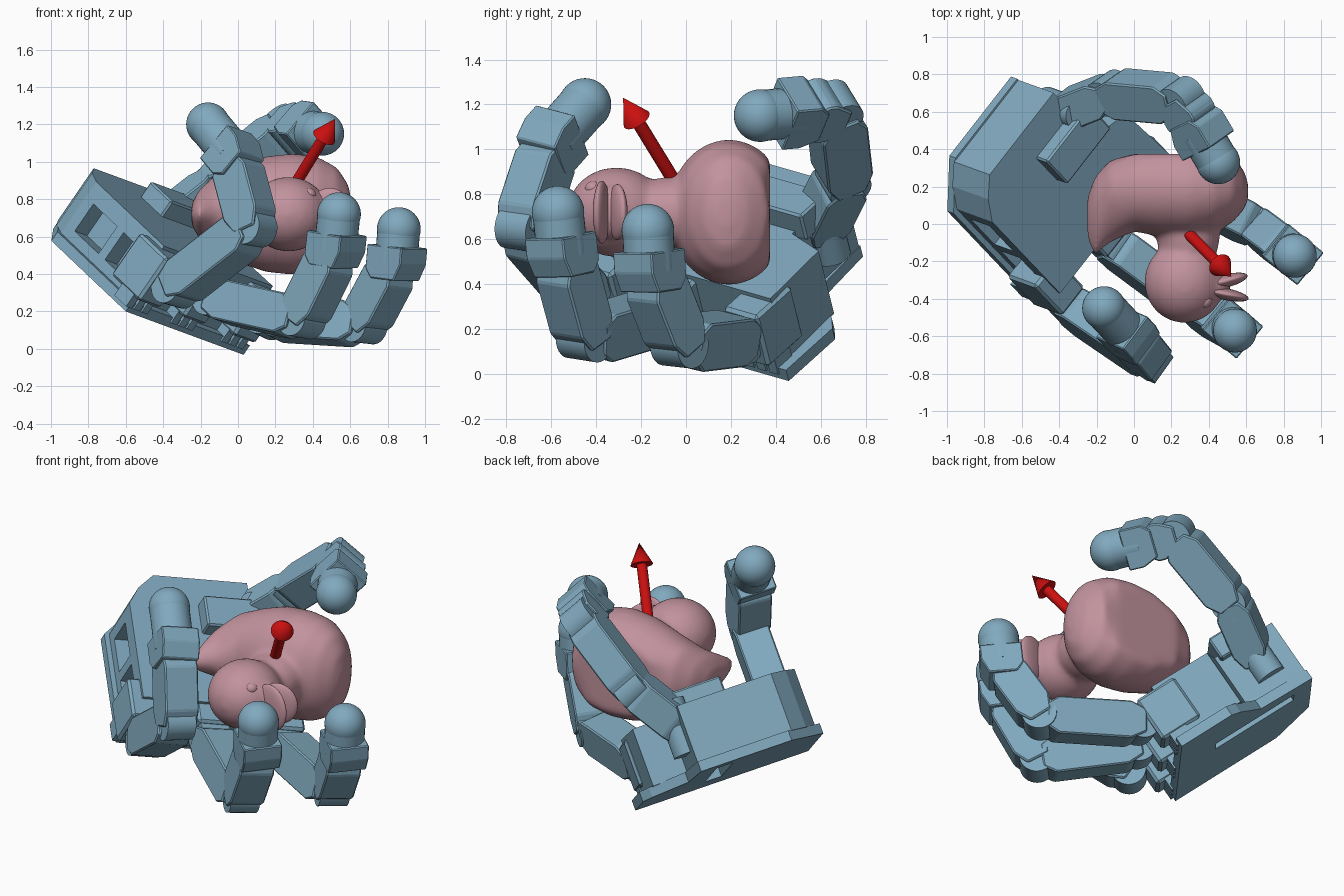
import bpy, bmesh, math
from mathutils import Vector, Matrix

if "Cube" in bpy.data.objects:
    bpy.data.objects.remove(bpy.data.objects["Cube"])

def material(name, col):
    m = bpy.data.materials.new(name)
    m.diffuse_color = (*col, 1)
    m.use_nodes = True
    m.node_tree.nodes["Principled BSDF"].inputs["Base Color"].default_value = m.diffuse_color
    return m

BLUE = material("steel_blue", (0.22, 0.4, 0.52))
PINK = material("dusty_pink", (0.54, 0.29, 0.34))
RED = material("red", (0.6, 0.005, 0.005))

def finish(name, bm, mat, smooth=35):
    bmesh.ops.recalc_face_normals(bm, faces=bm.faces)
    me = bpy.data.meshes.new(name)
    bm.to_mesh(me)
    bm.free()
    me.materials.append(mat)
    ob = bpy.data.objects.new(name, me)
    bpy.context.collection.objects.link(ob)
    if smooth:
        bpy.ops.object.select_all(action='DESELECT')
        ob.select_set(True)
        bpy.context.view_layer.objects.active = ob
        bpy.ops.object.shade_smooth_by_angle(angle=math.radians(smooth))
    return ob

# Palm frame: U towards the fingers, V across them, N out of the palm
ORIGIN = Vector((-0.6, -0.35, 0.2))
U = Vector((0.58, -0.61, -0.55)).normalized()
V = Vector((0.566, 0.80, -0.19))
V = (V - U * V.dot(U)).normalized()
N = U.cross(V)

def loc(a, b, c):
    return ORIGIN + U * a + V * b + N * c

def prism(name, pts, o, ex, ey, ez, z0, z1, bevel=0.0):
    """Extrude a 2D profile (in ex, ey) along ez."""
    bm = bmesh.new()
    lo = [bm.verts.new(o + ex * p[0] + ey * p[1] + ez * z0) for p in pts]
    hi = [bm.verts.new(o + ex * p[0] + ey * p[1] + ez * z1) for p in pts]
    bm.faces.new(lo)
    bm.faces.new(hi)
    for i in range(len(pts)):
        j = (i + 1) % len(pts)
        bm.faces.new((lo[i], lo[j], hi[j], hi[i]))
    if bevel:
        bmesh.ops.recalc_face_normals(bm, faces=bm.faces)
        bmesh.ops.bevel(bm, geom=bm.edges[:], offset=bevel, segments=1, affect='EDGES')
    return finish(name, bm, BLUE, 0)

def palm_box(name, a0, a1, b0, b1, c0, c1, bevel=0.006):
    return prism(name, [(a0, b0), (a1, b0), (a1, b1), (a0, b1)], ORIGIN, U, V, N, c0, c1, bevel)

def cut(ob, cutter):
    m = ob.modifiers.new("cut", 'BOOLEAN')
    m.operation = 'DIFFERENCE'
    m.solver = 'EXACT'
    m.object = cutter
    cutter.hide_render = True
    cutter.hide_set(True)

def rod(name, p, q, r0, r1, mat, seg=32):
    d = q - p
    bm = bmesh.new()
    mtx = Matrix.Translation((p + q) / 2) @ d.to_track_quat('Z', 'Y').to_matrix().to_4x4()
    bmesh.ops.create_cone(bm, cap_ends=True, segments=seg, radius1=r0, radius2=r1, depth=d.length, matrix=mtx)
    return finish(name, bm, mat)

def add_ball(bm, c, scale, rot=0.0, seg=40):
    mtx = Matrix.Translation(c) @ Matrix.Rotation(rot, 4, 'Z') @ Matrix.Diagonal((*scale, 1))
    bmesh.ops.create_uvsphere(bm, u_segments=seg, v_segments=seg // 2, radius=1, matrix=mtx)

# Palm: back plate, housing, motor boxes and knuckle steps
plate = prism("back_plate", [(0, 0), (0, 1.05), (-0.34, 1.05), (-0.4, 1.0), (-0.55, 0.8), (-0.9, 0.77),
                             (-0.9, 0.22), (-0.69, 0)], ORIGIN, U, V, N, 0, 0.06)
cut(plate, palm_box("plate_slot_cutter", -0.78, -0.25, 0.56, 0.66, -0.1, 0.1, 0))
housing = prism("palm_housing", [(-0.06, 0.03), (-0.06, 1.0), (-0.44, 0.98), (-0.5, 0.78), (-0.89, 0.77),
                                 (-0.89, 0.2), (-0.8, 0.1), (-0.69, 0.03)], ORIGIN, U, V, N, 0.055, 0.4)
cut(housing, palm_box("side_slot_cutter", -0.62, -0.4, -0.1, 0.14, 0.12, 0.3, 0))
cut(housing, palm_box("side_slot_cutter_2", -0.34, -0.16, -0.1, 0.14, 0.12, 0.3, 0))
BASES = (0.06, 0.46, 0.91)
for b in BASES:
    palm_box("knuckle_motor", -0.2, 0.06, b - 0.1, b + 0.1, 0.1, 0.38, 0.015)
    for k in (-1, 0, 1):
        palm_box("knuckle_rib", -0.1, 0.01, b + k * 0.07 - 0.025, b + k * 0.07 + 0.025, 0.03, 0.13, 0)

def link(name, p, q, side, w, h):
    """Chamfered finger segment between two joints."""
    d = (q - p).normalized()
    s = (side - d * side.dot(d)).normalized()
    t = d.cross(s)
    L = (q - p).length
    k = h / 2
    pts = [(-0.02, -k * 0.6), (0.07, -k), (L - 0.09, -k), (L - 0.02, -k * 0.6),
           (L - 0.02, k * 0.6), (L - 0.09, k), (0.07, k), (-0.02, k * 0.6)]
    prism(name, pts, p, d, t, s, -w / 2, w / 2, 0.008)

def finger(name, joints, side):
    """Segments with hinge drums, a fingertip block and a round tip."""
    for p, q in zip(joints[:-2], joints[1:-1]):
        link(name + "_segment", p, q, side, 0.2, 0.22)
    for p, q in zip(joints[:-1], joints[1:]):
        d = (q - p).normalized()
        s = (side - d * side.dot(d)).normalized()
        rod(name + "_hinge", p - s * 0.085, p + s * 0.085, 0.1, 0.1, BLUE)
    p, q = joints[-2:]
    d = (q - p).normalized()
    s = (side - d * side.dot(d)).normalized()
    prism(name + "_tip_block", [(-0.09, -0.08), (0, -0.12), (0.09, -0.12), (0.09, 0.12), (-0.04, 0.12), (-0.09, 0.08)],
          p, d, d.cross(s), s, -0.112, 0.112, 0.006)
    rod(name + "_tip_sleeve", p, q, 0.114, 0.114, BLUE)
    bm = bmesh.new()
    add_ball(bm, q, (0.117,) * 3)
    finish(name + "_tip", bm, BLUE, 60)

# Three fingers: distance of the knuckle from the palm, then the joints
PATHS = {"curled_finger": (0.14, [(0.08, -0.725, 0.65), (-0.02, -0.6, 1.03), (-0.16, -0.45, 1.2)]),
         "middle_finger": (0.1, [(0.34, -0.45, 0.16), (0.52, -0.55, 0.53), (0.54, -0.57, 0.72)]),
         "outer_finger": (0.1, [(0.67, -0.03, 0.13), (0.845, -0.16, 0.46), (0.86, -0.17, 0.64)])}
for b, (name, (a, path)) in zip(BASES, PATHS.items()):
    finger(name, [loc(a, b, 0.27)] + [Vector(p) for p in path], V)

# Thumb and its mount on the palm
T = [Vector(p) for p in ((-0.36, 0.61, 0.69), (-0.13, 0.70, 0.87), (0.25, 0.665, 1.18), (0.45, 0.33, 1.15))]
tn = (T[2] - T[1]).cross(T[3] - T[2]).normalized()
td = (T[3] - T[2]).normalized()
finger("thumb", [T[1], T[2], T[2] + td * 0.2, T[3]], tn)
link("thumb_base_segment", T[0] - (T[1] - T[0]) * 0.2, T[1] + (T[1] - T[0]) * 0.1, tn, 0.2, 0.2)
rod("thumb_swivel", T[0] - N * 0.2, T[0] + N * 0.12, 0.085, 0.085, BLUE)
palm_box("thumb_motor", -0.72, -0.52, 0.45, 0.84, 0.36, 0.5, 0.01)

# Toy bird body: rings along x (x, back y, belly y, half width), belly clipped flat
ZC = 0.72
RINGS = [(-0.25, -0.08, 0.14, 0.05), (-0.21, -0.17, 0.25, 0.12), (-0.13, -0.1, 0.34, 0.19), (0, -0.04, 0.42, 0.26),
         (0.15, -0.07, 0.46, 0.31), (0.3, -0.08, 0.46, 0.325), (0.43, -0.05, 0.44, 0.305),
         (0.53, 0.01, 0.37, 0.25), (0.59, 0.08, 0.28, 0.16), (0.61, 0.13, 0.22, 0.06)]
bm = bmesh.new()
rings = []
for x, y0, y1, hz in RINGS:
    ring = []
    pinch = 0.4 if x < -0.05 else 0
    for i in range(40):
        t = math.tau * i / 40
        y = (y0 + y1) / 2 + (y1 - y0) / 2 * math.cos(t)
        ring.append(bm.verts.new((x, min(y, 0.375), ZC + hz * math.sin(t) * (1 + pinch * math.cos(t)))))
    rings.append(ring)
for r0, r1 in zip(rings, rings[1:]):
    for i in range(40):
        j = (i + 1) % 40
        bm.faces.new((r0[i], r0[j], r1[j], r1[i]))
bm.faces.new(rings[0])
bm.faces.new(rings[-1])
# Neck, head and bill root blended into the body
add_ball(bm, (0.29, -0.06, ZC), (0.17, 0.2, 0.16))
add_ball(bm, (0.27, -0.31, ZC), (0.215, 0.22, 0.2))
add_ball(bm, (0.44, -0.335, ZC), (0.08, 0.07, 0.12))
bird = finish("toy_bird_body", bm, PINK, 180)
rm = bird.modifiers.new("blend", 'REMESH')
rm.mode = 'VOXEL'
rm.voxel_size = 0.016
rm.use_smooth_shade = True
sm = bird.modifiers.new("soften", 'SMOOTH')
sm.factor = 0.5
sm.iterations = 16

# Open bill and eyes
bm = bmesh.new()
add_ball(bm, (0.49, -0.375, ZC), (0.125, 0.032, 0.14), -0.2)
add_ball(bm, (0.49, -0.305, ZC), (0.12, 0.035, 0.125), 0.25)
finish("bill", bm, PINK, 60)
for s in (-1, 1):
    bm = bmesh.new()
    add_ball(bm, (0.378, -0.41, ZC + s * 0.105), (0.04, 0.04, 0.035))
    finish("eye", bm, PINK, 60)

# Direction arrow
a0, a1 = Vector((0.22, 0.02, 0.74)), Vector((0.52, -0.28, 1.23))
d = (a1 - a0).normalized()
rod("arrow_shaft", a0, a1 - d * 0.12, 0.03, 0.03, RED)
rod("arrow_head", a1 - d * 0.13, a1, 0.065, 0.0, RED)
